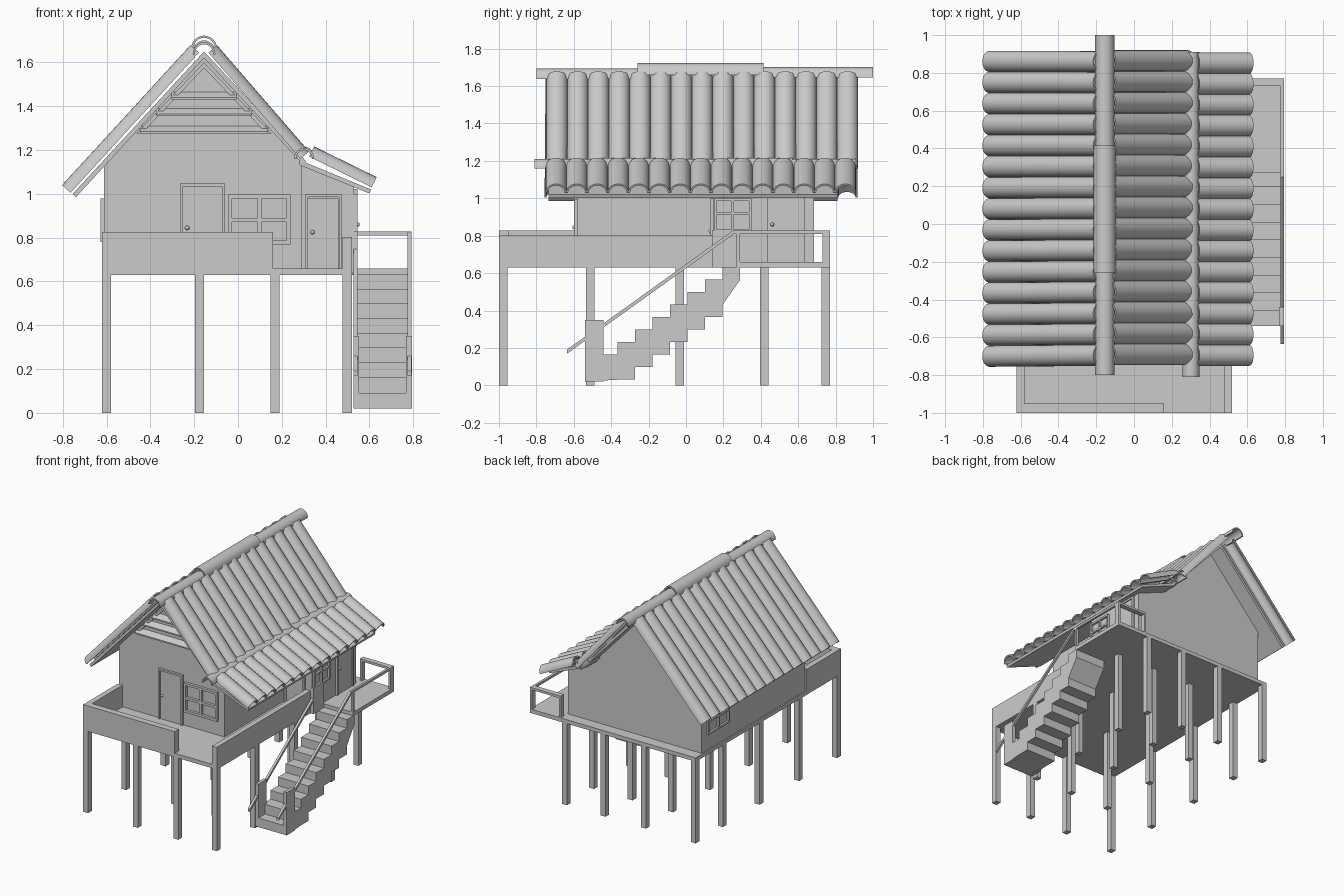
import bpy, bmesh
from math import pi, cos, sin
from mathutils import Vector as V

if "Cube" in bpy.data.objects:
    bpy.data.objects.remove(bpy.data.objects["Cube"])


def finish(name, bm, smooth=False):
    bmesh.ops.recalc_face_normals(bm, faces=bm.faces)
    me = bpy.data.meshes.new(name)
    bm.to_mesh(me)
    bm.free()
    ob = bpy.data.objects.new(name, me)
    bpy.context.collection.objects.link(ob)
    if smooth:
        bpy.ops.object.select_all(action='DESELECT')
        ob.select_set(True)
        bpy.context.view_layer.objects.active = ob
        bpy.ops.object.shade_smooth_by_angle()
    return ob


def loft(bm, a, b):
    """Solid between two matching closed point loops."""
    va, vb = [bm.verts.new(p) for p in a], [bm.verts.new(p) for p in b]
    n = len(a)
    for i in range(n):
        j = (i + 1) % n
        bm.faces.new((va[i], va[j], vb[j], vb[i]))
    bm.faces.new(va)
    bm.faces.new(vb[::-1])


def prism(name, prof, y0, y1):
    bm = bmesh.new()
    loft(bm, [(x, y0, z) for x, z in prof], [(x, y1, z) for x, z in prof])
    return finish(name, bm)


def boxes(name, items):
    bm = bmesh.new()
    for x0, x1, y0, y1, z0, z1 in items:
        q = [(x0, y0), (x1, y0), (x1, y1), (x0, y1)]
        loft(bm, [(x, y, z0) for x, y in q], [(x, y, z1) for x, y in q])
    return finish(name, bm)


def shells(name, runs, r, height, side, t=0.01, n=12):
    """Half-round open tiles, each running from point a to point b."""
    bm = bmesh.new()
    side = V(side)
    for a, b in runs:
        a, b = V(a), V(b)
        up = side.cross(b - a).normalized()
        if up.z < 0:
            up = -up
        angs = [pi * i / n for i in range(n + 1)]
        off = [side * cos(k) * r + up * sin(k) * height for k in angs]
        off += [side * cos(k) * (r - t) + up * sin(k) * (height - t) for k in angs[::-1]]
        va, vb = ([bm.verts.new(p + o) for o in off] for p in (a, b))
        m = len(off)
        for i in range(m):
            j = (i + 1) % m
            bm.faces.new((va[i], va[j], vb[j], vb[i]))
        for v in (va, vb):
            for i in range(n):
                bm.faces.new((v[i], v[i + 1], v[m - 2 - i], v[m - 1 - i]))
    return finish(name, bm, True)


def framed(name, plane, pos, out, u0, u1, z0, z1, bars=(), sill=True, w=0.014):
    """Frame with bars on a wall facing along x or y."""
    rects = [(u0, u0 + w, z0, z1), (u1 - w, u1, z0, z1), (u0 + w, u1 - w, z1 - w, z1)]
    if sill:
        rects.append((u0 + w, u1 - w, z0, z0 + w))
    for kind, c in bars:
        rects.append((c - w / 2, c + w / 2, z0 + w, z1 - w) if kind == 'v'
                     else (u0 + w, u1 - w, c - w / 2, c + w / 2))
    lo, hi = sorted((pos, pos + out))
    boxes(name, [(a, b, lo, hi, c, d) if plane == 'y' else (lo, hi, a, b, c, d)
                 for a, b, c, d in rects])


def ball(name, loc, r=0.01):
    bm = bmesh.new()
    bmesh.ops.create_uvsphere(bm, u_segments=12, v_segments=8, radius=r)
    bmesh.ops.translate(bm, verts=bm.verts, vec=loc)
    finish(name, bm, True)


# stilts and decks
boxes("stilts", [(x, x + 0.042, y, y + 0.045, 0, 0.635)
                 for x in (-0.622, -0.197, 0.148, 0.478)
                 for y in (-1, -0.535, -0.055, 0.395, 0.725)])
boxes("deck_floor", [(-0.622, 0.52, -1, 0.77, 0.63, 0.66)])
boxes("landing_floor", [(0.52, 0.793, 0.27, 0.77, 0.63, 0.66)])

# porch parapet with entrance gap
boxes("parapet", [(-0.622, 0.16, -1, -0.95, 0.63, 0.827),
                  (-0.622, -0.58, -0.95, -0.58, 0.63, 0.827),
                  (0.478, 0.52, -1, 0.14, 0.63, 0.802)])

# house body with gable, plus side room under the lean-to
prism("house_body", [(-0.612, 0.66), (0.29, 0.66), (0.29, 1.145), (-0.155, 1.625), (-0.612, 1.13)],
      -0.58, 0.685)
prism("side_room", [(0.29, 0.64), (0.53, 0.64), (0.53, 1.045), (0.29, 1.15)], 0.145, 0.685)

# gable vent: frame and slanted slats
R, F = -0.155, -0.58
for s in (-1, 1):
    prism("vent_frame", [(R, 1.60), (R + s * 0.31, 1.275), (R + s * 0.285, 1.275), (R, 1.575)],
          F - 0.02, F)
bm = bmesh.new()
for z in (1.275, 1.355, 1.43):
    h0, h1 = (1.59 - z) * 0.93, (1.57 - z) * 0.93
    sect = [(F - 0.04, z), (F - 0.04, z + 0.01), (F, z + 0.035), (F, z + 0.015)]
    loft(bm, [(R - h0, y, k) for y, k in sect], [(R + h0, y, k) for y, k in sect])
finish("vent_slats", bm)

# doors
boxes("front_door", [(-0.255, -0.07, F - 0.008, F, 0.66, 1.035)])
framed("front_door_frame", 'y', F, -0.018, -0.265, -0.06, 0.66, 1.048, sill=False)
ball("front_door_knob", (-0.232, F - 0.018, 0.845))
boxes("room_door", [(0.32, 0.46, 0.137, 0.145, 0.66, 0.98)])
framed("room_door_frame", 'y', 0.145, -0.018, 0.305, 0.475, 0.66, 1.0, sill=False)
ball("room_door_knob", (0.34, 0.13, 0.825))
boxes("landing_door", [(0.53, 0.538, 0.445, 0.625, 0.66, 1.01)])
framed("landing_door_frame", 'x', 0.53, 0.016, 0.435, 0.637, 0.66, 1.022, sill=False)
ball("landing_door_knob", (0.546, 0.462, 0.86))

# windows
framed("front_window", 'y', F, -0.02, -0.045, 0.24, 0.77, 0.997, [('v', 0.098), ('h', 0.88)], w=0.018)
framed("room_window", 'x', 0.53, 0.016, 0.15, 0.35, 0.82, 1.0, [('v', 0.25), ('h', 0.92)])
framed("left_window", 'x', -0.612, -0.016, 0.36, 0.62, 0.78, 0.98, [('v', 0.49), ('h', 0.88)])

# roof boards
prism("left_roof_board", [(R, 1.62), (-0.74, 0.985), (-0.755, 1.0), (R, 1.65)], -0.735, 0.81)
prism("right_roof_board", [(R, 1.62), (0.30, 1.13), (0.31, 1.15), (R, 1.65)], -0.735, 0.81)
prism("lean_to_board", [(0.28, 1.132), (0.60, 1.002), (0.607, 1.02), (0.28, 1.155)], -0.735, 0.81)

# barrel roof tiles
N = range(15)
shells("left_roof_tiles", [((-0.178, -0.695 + 0.111 * i, 1.645), (-0.765, -0.70 + 0.1115 * i, 1.005))
                           for i in N], 0.056, 0.052, (0, 1, 0))
shells("right_roof_tiles", [((-0.135, -0.69 + 0.111 * i, 1.645), (0.285, -0.69 + 0.111 * i, 1.16))
                            for i in N], 0.056, 0.052, (0, 1, 0))
shells("lean_to_tiles", [((0.325, -0.695 + 0.1105 * i, 1.17), (0.61, -0.695 + 0.1105 * i, 1.03))
                         for i in N], 0.056, 0.052, (0, 1, 0))

# ridge caps, main and lean-to
shells("ridge_caps", [((R, -0.80, 1.637), (R, -0.24, 1.637)), ((R, 0.40, 1.645), (R, 1.0, 1.645))],
       0.052, 0.056, (1, 0, 0))
shells("ridge_middle_cap", [((R, -0.26, 1.66), (R, 0.415, 1.66))], 0.06, 0.063, (1, 0, 0))
ys = [-0.81, -0.47, -0.12, 0.22, 0.57, 0.91]
shells("lean_to_caps", [((0.302, ys[i], 1.16 + 0.006 * (i % 2)), (0.302, ys[i + 1], 1.16 + 0.006 * (i % 2)))
                        for i in range(5)], 0.046, 0.05, (1, 0, 0))

# stair as overlapping step blocks in one stepped profile
top, bottom = [], []
for i in range(8):
    y0, z = -0.46 + 0.0937 * i, 0.165 + 0.0668 * i
    top += [(y0, z), (y0 + 0.0937, z)]
    zb = max(0.02, z - 0.135)
    bottom += [(y0 + 0.0937, zb), (y0 + 0.0937 * 2, zb)]
outline = [(-0.54, 0.02), (-0.54, 0.09), (-0.46, 0.09)] + top + [(0.29, 0.66), (0.29, 0.565)]
outline += [p for p in reversed(bottom) if p[0] < 0.285]
bm = bmesh.new()
loft(bm, [(0.533, y, z) for y, z in outline], [(0.793, y, z) for y, z in outline])
finish("stairs", bm)
boxes("stair_newel_panels", [(x, x + 0.026, -0.54, -0.44, 0.02, 0.35) for x in (0.527, 0.768)])

# sloped handrails
bm = bmesh.new()
for x in (0.528, 0.775):
    loft(bm, *[[(x + dx, y, z + dz) for dx, dz in ((0, 0), (0.018, 0), (0.018, 0.022), (0, 0.022))]
               for y, z in ((-0.635, 0.17), (0.25, 0.805))])
finish("handrails", bm)

# landing railing
boxes("landing_railing", [(0.775, 0.793, 0.25, 0.77, 0.81, 0.828),
                          (0.53, 0.775, 0.73, 0.77, 0.81, 0.828),
                          (0.775, 0.793, 0.73, 0.77, 0.66, 0.81),
                          (0.775, 0.793, 0.27, 0.29, 0.66, 0.81),
                          (0.53, 0.546, 0.73, 0.77, 0.66, 0.81),
                          (0.522, 0.546, 0.14, 0.27, 0.63, 0.828)])
